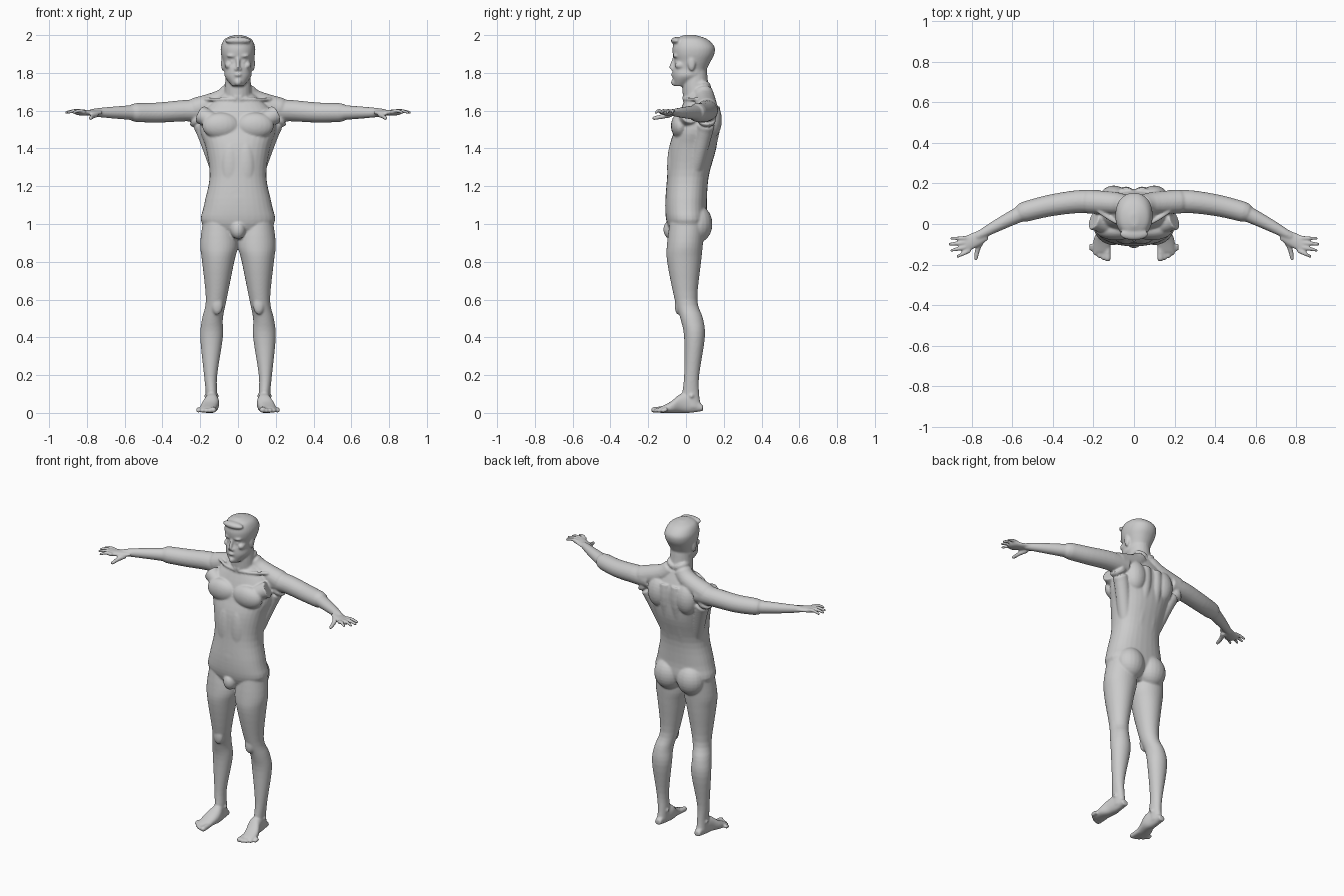
import bpy, bmesh, math
from mathutils import Vector, Matrix

cube = bpy.data.objects.get("Cube")
if cube:
    bpy.data.objects.remove(cube)

LEFT, RIGHT = 1, -1
X_AXIS, Y_AXIS, Z_AXIS = Matrix.Identity(3)
shape = bmesh.new()


def spline(rows, steps=4):
    """Catmull-Rom interpolation of rows of numbers."""
    result = []
    for i, row in enumerate(rows[:-1]):
        following = rows[i + 1]
        before = rows[max(i - 1, 0)]
        after = rows[min(i + 2, len(rows) - 1)]
        for k in range(steps):
            t = k / steps
            result.append([b + t / 2 * (c - a + t * (2 * a - 5 * b + 4 * c - d + t * (3 * (b - c) + d - a)))
                           for a, b, c, d in zip(before, row, following, after)])
    return result + [list(rows[-1])]


def skin(rings, power=2, segments=32):
    """Loft superellipse rings given as (centre, half width, half depth)."""
    def rounded(value):
        return math.copysign(abs(value) ** (2 / power), value)

    loops = []
    for centre, across, along in rings:
        angles = [math.tau * k / segments for k in range(segments)]
        loops.append([shape.verts.new(centre + across * rounded(math.cos(angle)) + along * rounded(math.sin(angle)))
                      for angle in angles])
    for lower, upper in zip(loops, loops[1:]):
        for k in range(segments):
            following = (k + 1) % segments
            shape.faces.new((lower[k], lower[following], upper[following], upper[k]))
    shape.faces.new(loops[0])
    shape.faces.new(loops[-1])


def stack(rows, across, depth, axis, power=2, side=LEFT):
    """Loft rows of (position, low across, high across, low depth, high depth)."""
    rings = []
    for position, inner, outer, low, high in spline(rows):
        centre = across * (inner + outer) / 2 + depth * (low + high) / 2 + axis * position
        centre.x *= side
        rings.append((centre, across * (outer - inner) / 2, depth * (high - low) / 2))
    skin(rings, power)


def column(rows, power):
    """Upright symmetric loft of (height, half width, front, back)."""
    full_rows = [(height, -width, width, front, back) for height, width, front, back in rows]
    stack(full_rows, X_AXIS, Y_AXIS, Z_AXIS, power)


def tube(points, start, end, side=LEFT, flat=1):
    """Tapered limb through points, with a rounded tip."""
    path = [Vector((x * side, y, z)) for x, y, z in spline(points)]
    last = len(path) - 1
    rings = []
    for i, centre in enumerate(path):
        radius = start + (end - start) * i / last
        tangent = (path[min(i + 1, last)] - path[max(i - 1, 0)]).normalized()
        reference = Z_AXIS if abs(tangent.z) < .8 else Y_AXIS
        across = tangent.cross(reference).normalized()
        rings.append((centre, across * radius, across.cross(tangent) * radius * flat))
    tip, across, along = rings[-1]
    for angle in (.5, 1, 1.4):
        rings.append((tip + tangent * end * math.sin(angle), across * math.cos(angle), along * math.cos(angle)))
    skin(rings, segments=20)


def blob(centre, radii, side=LEFT):
    """Ellipsoid for muscles and facial forms."""
    x, y, z = centre
    placement = Matrix.Translation((x * side, y, z)) @ Matrix.Diagonal((*radii, 1))
    bmesh.ops.create_uvsphere(shape, u_segments=20, v_segments=14, radius=1, matrix=placement)


def build_head():
    column([(1.73, .03, -.06, 0), (1.78, .07, -.07, .09), (1.82, .07, -.07, .11), (1.86, .08, -.06, .13),
            (1.9, .09, -.07, .15), (1.94, .09, -.07, .15), (1.98, .07, -.05, .11), (2, .02, -.01, .05)], 2.2)
    # Nose, lips, chin and fringe
    tube([(0, -.06, 1.88), (0, -.08, 1.83)], .01, .01)
    blob((0, -.07, 1.79), (.02, .01, .01))
    blob((0, -.06, 1.75), (.02, .02, .02))
    blob((0, -.05, 1.97), (.07, .03, .02))
    # Brows, eyes, nostrils, cheeks and ears
    for side in (LEFT, RIGHT):
        blob((.03, -.05, 1.89), (.03, .02, .01), side)
        blob((.03, -.05, 1.86), (.01, .01, .01), side)
        blob((.01, -.07, 1.82), (.01, .01, .01), side)
        blob((.05, -.03, 1.84), (.02, .03, .02), side)
        blob((.08, .03, 1.85), (.01, .02, .04), side)


def build_torso():
    column([(1.7, .07, .01, .13), (1.6, .18, -.03, .17), (1.5, .2, -.06, .17), (1.4, .17, -.09, .16),
            (1.25, .15, -.1, .12), (1.1, .18, -.11, .11), (1, .19, -.1, .11), (.92, .06, -.06, .05)], 2.3)
    # Neck, lower belly and pelvic front
    tube([(0, .07, 1.6), (0, .05, 1.73), (0, .05, 1.82)], .08, .06)
    blob((0, -.07, 1.12), (.1, .04, .1))
    blob((0, -.08, .97), (.04, .04, .05))


def build_torso_muscles(side):
    # Neck tendon, trapezius and collarbone
    tube([(.06, .04, 1.8), (.04, .01, 1.73), (.01, -.01, 1.67)], .01, .01, side)
    tube([(.02, .08, 1.73), (.08, .1, 1.66), (.22, .11, 1.61)], .05, .06, side)
    tube([(.01, -.01, 1.66), (.09, .01, 1.66), (.17, .06, 1.66)], .01, .01, side)
    # Chest
    blob((.09, -.03, 1.52), (.1, .05, .07), side)
    tube([(.2, .02, 1.58), (.1, -.02, 1.53)], .05, .04, side)
    # Flank, shoulder blade and spine column
    tube([(.22, .11, 1.56), (.18, .1, 1.5), (.11, .05, 1.3)], .05, .04, side)
    blob((.1, .13, 1.55), (.07, .06, .1), side)
    tube([(.04, .14, 1.62), (.04, .14, 1.5), (.04, .07, 1.22), (.04, .07, 1.12)], .04, .04, side)
    # Abdomen and buttock
    blob((.04, -.07, 1.3), (.05, .03, .14), side)
    blob((.08, .06, 1), (.09, .08, .1), side)


def build_arm(side):
    tube([(.17, .11, 1.6), (.28, .11, 1.6), (.42, .09, 1.59), (.54, .06, 1.59)], .06, .05, side)
    tube([(.5, .07, 1.59), (.56, .05, 1.59), (.68, -.01, 1.59), (.77, -.06, 1.59)], .05, .02, side)
    # Palm
    tube([(.73, -.05, 1.59), (.77, -.07, 1.59), (.83, -.1, 1.59)], .03, .04, side, flat=.4)
    # Fingers fan out from the knuckles, then the thumb
    for i in range(4):
        knuckle = Vector((.81, -.07 - .02 * i, 1.59))
        tip = Vector((.91 - .01 * (i - 1) ** 2, -.07 - .03 * i, 1.59))
        tube([knuckle, (knuckle + tip) / 2 + Z_AXIS * .01, tip], .012, .008, side)
    tube([(.75, -.08, 1.58), (.77, -.12, 1.57), (.78, -.17, 1.56)], .016, .01, side)


def build_leg(side):
    stack([(1.05, .03, .18, -.08, .1), (.9, 0, .2, -.1, .09), (.8, .02, .19, -.1, .08),
           (.6, .06, .17, -.06, .06), (.5, .08, .19, -.03, .09), (.4, .08, .2, -.01, .1),
           (.2, .11, .18, -.01, .07), (.1, .11, .17, -.02, .07), (.03, .11, .17, -.02, .08)],
          X_AXIS, Y_AXIS, Z_AXIS, side=side)
    # Kneecap and ankle bones
    blob((.11, -.04, .57), (.03, .02, .05), side)
    blob((.14, .03, .09), (.04, .02, .02), side)


def build_foot(side):
    stack([(.09, .12, .16, .01, .04), (.02, .11, .17, 0, .1), (-.03, .1, .18, 0, .1),
           (-.08, .11, .2, 0, .06), (-.14, .12, .2, 0, .03)],
          X_AXIS, Z_AXIS, Y_AXIS, power=2.3, side=side)
    # Toes shorten and thin towards the outside
    for i in range(5):
        radius = .012 if i else .016
        base = Vector((.13 + .02 * i, -.1, .02))
        tip = Vector((base.x, -.17 + .003 * i * i, radius))
        tube([base, (base + tip) / 2, tip], radius, radius, side)


build_head()
build_torso()
for side in (LEFT, RIGHT):
    build_torso_muscles(side)
    build_arm(side)
    build_leg(side)
    build_foot(side)

bmesh.ops.recalc_face_normals(shape, faces=shape.faces)
mesh = bpy.data.meshes.new("body")
shape.to_mesh(mesh)
shape.free()
body = bpy.data.objects.new("body", mesh)
bpy.context.collection.objects.link(body)

# Grey skin
colour = (.6, .6, .6, 1)
grey = bpy.data.materials.new("soft_grey")
grey.use_nodes = True
grey.diffuse_color = colour
grey.node_tree.nodes["Principled BSDF"].inputs["Base Color"].default_value = colour
mesh.materials.append(grey)

# Fuse the forms into one smooth surface
fuse = body.modifiers.new("fuse", 'REMESH')
fuse.mode = 'VOXEL'
fuse.voxel_size = .0055
fuse.use_smooth_shade = True
relax = body.modifiers.new("relax", 'SMOOTH')
relax.factor = .5
relax.iterations = 7
